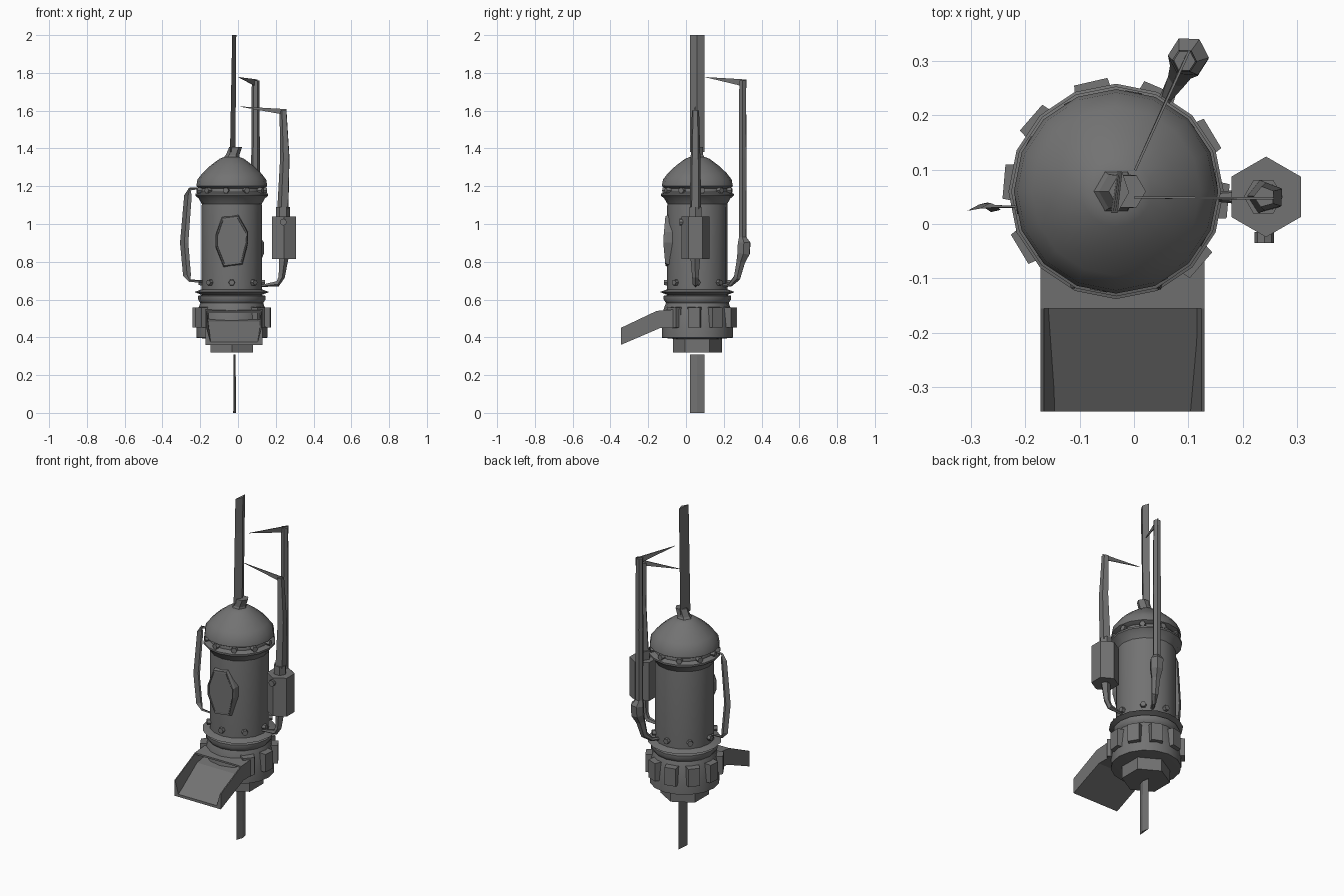
import bpy, bmesh, math
from mathutils import Vector, Matrix

if "Cube" in bpy.data.objects:
    bpy.data.objects.remove(bpy.data.objects["Cube"])

CX, CY = -0.033, 0.06          # main axis of the vessel

# Dark grey metal shared by every part
metal = bpy.data.materials.new("dark_metal")
metal.diffuse_color = (0.17, 0.17, 0.17, 1)
metal.use_nodes = True
metal.node_tree.nodes["Principled BSDF"].inputs["Base Color"].default_value = metal.diffuse_color


def finish(name, bm, smooth=None):
    bmesh.ops.recalc_face_normals(bm, faces=bm.faces)
    me = bpy.data.meshes.new(name)
    bm.to_mesh(me)
    bm.free()
    me.materials.append(metal)
    ob = bpy.data.objects.new(name, me)
    bpy.context.collection.objects.link(ob)
    if smooth:
        bpy.ops.object.select_all(action='DESELECT')
        ob.select_set(True)
        bpy.context.view_layer.objects.active = ob
        bpy.ops.object.shade_smooth_by_angle(angle=math.radians(smooth))
    return ob


def skin(bm, rings):
    """Join equal-length rings of vertices into a capped surface."""
    n = len(rings[0])
    for a, b in zip(rings, rings[1:]):
        for i in range(n):
            j = (i + 1) % n
            bm.faces.new((a[i], a[j], b[j], b[i]))
    bm.faces.new(rings[0])
    bm.faces.new(rings[-1])


def lathe(name, profile, sides=16, at=(CX, CY), turn=0.0, smooth=40, lean=0.0):
    bm = bmesh.new()
    rings = []
    z0 = profile[0][1]
    for r, z in profile:
        angles = [turn + math.tau * i / sides for i in range(sides)]
        rings.append([bm.verts.new((at[0] + lean * (z - z0) + r * math.cos(a), at[1] + r * math.sin(a), z))
                      for a in angles])
    skin(bm, rings)
    return finish(name, bm, smooth)


def tube(name, points, sides=5, squash=1.0):
    """Faceted pipe through (x, y, z, radius) points."""
    bm = bmesh.new()
    p = [Vector(q[:3]) for q in points]
    rings = []
    for i, q in enumerate(points):
        t = (p[min(i + 1, len(p) - 1)] - p[max(i - 1, 0)]).normalized()
        u = t.cross(Vector((0.05, 1, 0))).normalized()
        v = t.cross(u)
        rings.append([bm.verts.new(p[i] + q[3] * (math.cos(a) * u + squash * math.sin(a) * v))
                      for a in (math.tau * k / sides for k in range(sides))])
    skin(bm, rings)
    return finish(name, bm)


def plate(name, points, offset):
    """Flat outline pushed along an offset."""
    bm = bmesh.new()
    a = [bm.verts.new(q) for q in points]
    b = [bm.verts.new(Vector(q) + Vector(offset)) for q in points]
    skin(bm, [a, b])
    return finish(name, bm)


def around(angle, r, z):
    """Frame on the vessel wall: local x points outward."""
    return Matrix.Translation((CX, CY, z)) @ Matrix.Rotation(angle, 4, 'Z') @ Matrix.Translation((r, 0, 0))


# Hexagonal plug, lower collar and stacked flanges
lathe("bottom_plug", [(0.13, 0.32), (0.13, 0.41)], 6, turn=math.pi / 2, smooth=None)
lathe("lower_collar", [(0.125, 0.392), (0.188, 0.398), (0.188, 0.45), (0.178, 0.55), (0.165, 0.585)], smooth=60)
lathe("lower_flange", [(0.15, 0.57), (0.165, 0.58), (0.178, 0.60), (0.178, 0.62), (0.15, 0.625)])
lathe("seal_disc", [(0.14, 0.615), (0.16, 0.625), (0.198, 0.64), (0.165, 0.652), (0.15, 0.655)])

# Main cylinder, upper flanges, dome and leaning nozzle
lathe("main_cylinder", [(0.158, 0.62), (0.16, 0.66), (0.16, 1.09), (0.155, 1.14)])
lathe("upper_flange", [(0.155, 1.10), (0.175, 1.135), (0.193, 1.15), (0.193, 1.16), (0.165, 1.17),
                       (0.165, 1.19), (0.15, 1.21)])
lathe("dome", [(0.16, 1.185), (0.188, 1.20), (0.182, 1.235), (0.155, 1.27), (0.112, 1.31), (0.065, 1.345), (0.04, 1.355)])
lathe("dome_nozzle", [(0.052, 1.335), (0.036, 1.365), (0.034, 1.408)], 6, at=(-0.04, CY), smooth=None, lean=0.38)

# Thin straps above and below
for name, z0, z1, w in (("top_strap", 1.38, 2.0, 0.012), ("bottom_strap", 0.0, 0.31, 0.006)):
    bm = bmesh.new()
    rings = []
    for k in range(4):
        z = z0 + (z1 - z0) * k / 3
        h = w * (1.2 - 0.3 * k / 3)
        x = -0.028 + 0.008 * k / 3 if z1 > 1 else -0.018
        rings.append([bm.verts.new((x + sx * h, y, z)) for sx, y in ((-1, 0.02), (1, 0.058), (-0.2, 0.097))])
    skin(bm, rings)
    finish(name, bm)

# Clamp blocks around the lower collar (gap at the chute)
bm = bmesh.new()
for k in range(-1, 7):
    m = around(math.radians(-5 + 36 * k), 0.185, 0.505)
    part = bmesh.ops.create_cube(bm, size=1, matrix=m @ Matrix.Diagonal((0.044, 0.074, 0.11, 1)))
    bmesh.ops.scale(bm, vec=(1, 0.85, 0.94), space=m.inverted(),
                    verts=[v for v in part['verts'] if (m.inverted() @ v.co).x > 0])
finish("clamp_blocks", bm)

# Rivet rows
for name, count, r, z, start in (("lower_rivets", 8, 0.162, 0.69, 0), ("upper_rivets", 10, 0.172, 1.178, 8)):
    bm = bmesh.new()
    for k in range(count):
        m = around(math.radians(start) + math.tau * k / count, r, z) @ Matrix.Rotation(math.pi / 2, 4, 'Y')
        bmesh.ops.create_cone(bm, cap_ends=True, segments=6, radius1=0.018, radius2=0.016, depth=0.028, matrix=m)
    finish(name, bm)

# Raised front porthole with a slightly sunken pane
outline = [(-0.6, 0.92), (0.4, 1.0), (0.98, 0.35), (1.0, -0.05), (0.65, -0.9), (-0.5, -1.0), (-1.0, -0.2), (-1.0, 0.2)]
m = around(math.radians(-90), 0, 0.91)
bm = bmesh.new()
rings = []
for s, depth in ((1.0, 0.125), (1.0, 0.165), (0.95, 0.181), (0.89, 0.181), (0.87, 0.17)):
    rings.append([bm.verts.new(m @ Vector((depth - (0.012 * abs(z) if s > 0.88 else 0), 0.087 * s * u, 0.138 * s * z)))
                  for u, z in outline])
skin(bm, rings)
finish("front_porthole", bm)

# Discharge chute: sloping floor between two walls
L, R = -0.172, 0.13
plate("chute_floor", [(L, -0.05, 0.50), (L, -0.155, 0.485), (L, -0.345, 0.375), (L, -0.345, 0.36),
                      (L, -0.135, 0.45), (L, -0.05, 0.45)], (R - L, 0, 0))
side = [(-0.03, 0.55), (-0.155, 0.54), (-0.345, 0.45), (-0.345, 0.36), (-0.135, 0.45), (-0.03, 0.45)]
for name, x, s in (("chute_wall_left", L, 1), ("chute_wall_right", R, -1)):
    bm = bmesh.new()
    inner = (0.02, 0.006, 0.006, 0.03, 0.02, 0.02)
    skin(bm, [[bm.verts.new((x, y, z)) for y, z in side],
              [bm.verts.new((x + s * w, y, z)) for w, (y, z) in zip(inner, side)]])
    finish(name, bm)
plate("chute_lintel", [(L, -0.03, 0.55), (L, -0.155, 0.54), (L, -0.155, 0.53), (L, -0.03, 0.53)], (R - L, 0, 0))

# Side tank with its collar, bolt and pipes
TX, TY = 0.243, 0.05
lathe("side_tank", [(0.074, 0.815), (0.074, 1.04)], 6, (TX, TY), math.pi / 2, None)
lathe("tank_collar", [(0.036, 1.03), (0.036, 1.09)], 6, (TX - 0.005, TY), 0, None)
bm = bmesh.new()
bmesh.ops.create_cone(bm, cap_ends=True, segments=8, radius1=0.018, radius2=0.018, depth=0.02,
                      matrix=Matrix.Translation((0.24, -0.025, 1.01)) @ Matrix.Rotation(math.pi / 2, 4, 'X'))
finish("tank_bolt", bm)
tube("tank_riser", [(0.24, TY, 1.08, 0.032), (0.25, TY, 1.35, 0.027), (0.24, TY, 1.6, 0.02)])
tube("tank_drain", [(0.24, TY, 0.82, 0.027), (0.23, TY, 0.72, 0.018), (0.21, TY, 0.685, 0.016), (0.12, TY, 0.672, 0.006)])
plate("tank_arm", [(0.0, 0.047, 1.623), (0.258, 0.045, 1.608), (0.258, 0.045, 1.575), (0.21, 0.045, 1.585)], (0, 0.004, 0))

# Rear pipe with a bulging valve
tube("rear_pipe", [(0.093, 0.3, 1.76, 0.02), (0.093, 0.3, 1.35, 0.023), (0.093, 0.3, 0.93, 0.022),
                   (0.1, 0.308, 0.9, 0.038), (0.1, 0.305, 0.845, 0.037), (0.092, 0.29, 0.8, 0.026),
                   (0.082, 0.27, 0.715, 0.02), (0.06, 0.235, 0.68, 0.012), (0.04, 0.2, 0.675, 0.01)], 6)
plate("rear_arm", [(0.0, 0.1, 1.778), (0.1, 0.32, 1.765), (0.1, 0.32, 1.72), (0.08, 0.28, 1.735)], (0.004, -0.002, 0))

# Left grab handle, open towards the front
handle = tube("grab_handle", [(-0.2, 0.03, 1.19, 0.005), (-0.255, 0.03, 1.185, 0.008), (-0.265, 0.027, 1.15, 0.02),
                              (-0.285, 0.023, 0.9, 0.022), (-0.27, 0.027, 0.73, 0.021), (-0.255, 0.03, 0.7, 0.008),
                              (-0.18, 0.03, 0.695, 0.005)], 4, 0.6)
bm = bmesh.new()
bm.from_mesh(handle.data)
bmesh.ops.delete(bm, geom=[f for f in bm.faces if f.normal.y < -0.3], context='FACES')
bm.to_mesh(handle.data)
bm.free()
